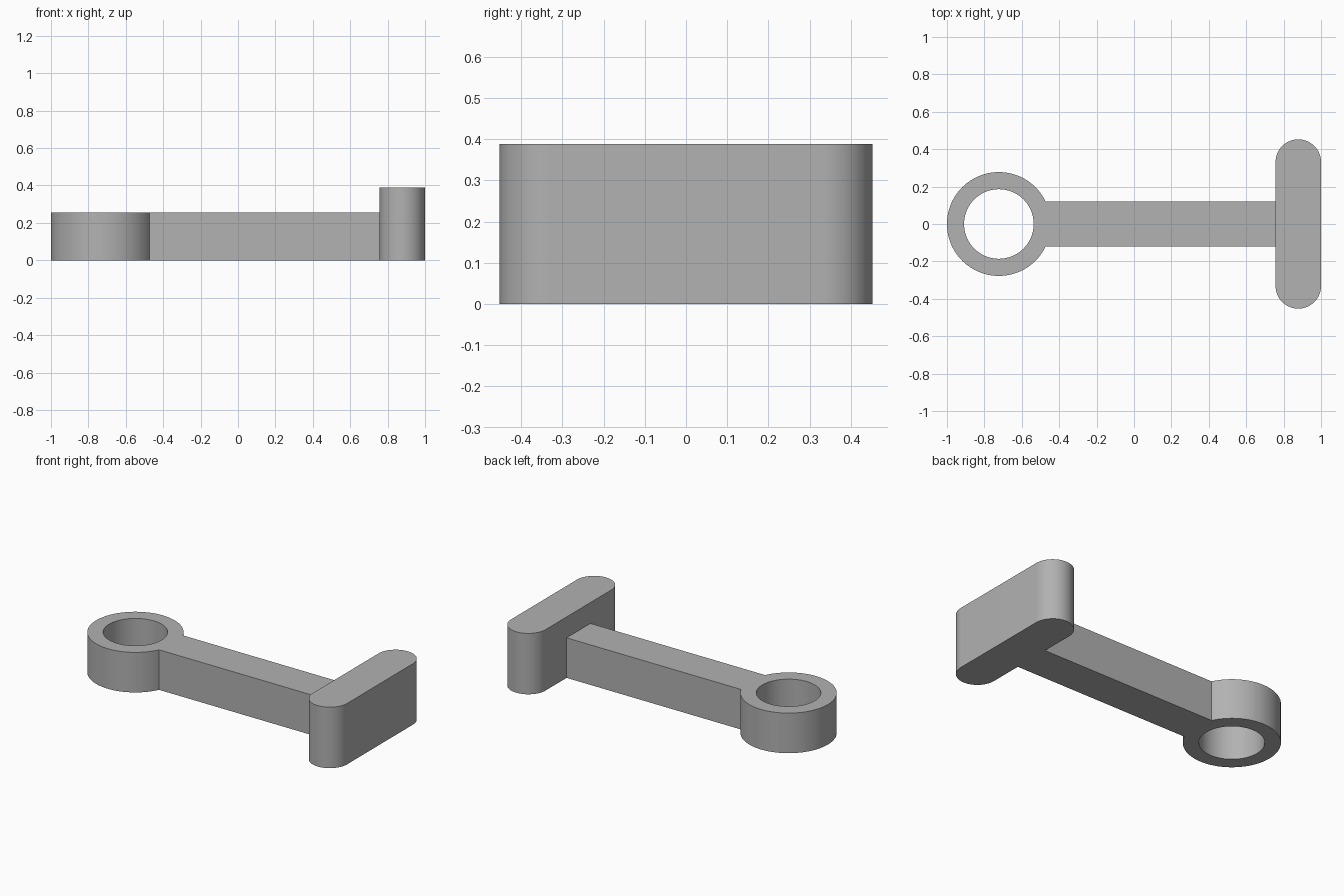
import bpy, bmesh
from math import sin, cos, pi, asin

cube = bpy.data.objects.get("Cube")
if cube:
    bpy.data.objects.remove(cube, do_unlink=True)

EYE_X, EYE_R, BORE_R = -0.7225, 0.2775, 0.186
BAR_HALF, ARM_H = 0.12, 0.255
HEAD_R, HEAD_HALF, HEAD_H = 0.1215, 0.4525, 0.388
HEAD_X = 1 - HEAD_R

grey = bpy.data.materials.new("plain grey")
grey.use_nodes = True
colour = (0.445, 0.445, 0.445, 1)
grey.diffuse_color = colour
grey.node_tree.nodes["Principled BSDF"].inputs["Base Color"].default_value = colour


def arc(cx, cy, r, start, end, steps):
    angles = [start + (end - start) * i / steps for i in range(steps + 1)]
    return [(cx + r * cos(a), cy + r * sin(a)) for a in angles]


def prism(name, outline, bottom, top):
    bm = bmesh.new()
    face = bm.faces.new([bm.verts.new((x, y, bottom)) for x, y in outline])
    extruded = bmesh.ops.extrude_face_region(bm, geom=[face])["geom"]
    verts = [v for v in extruded if isinstance(v, bmesh.types.BMVert)]
    bmesh.ops.translate(bm, verts=verts, vec=(0, 0, top - bottom))
    bmesh.ops.recalc_face_normals(bm, faces=bm.faces)
    mesh = bpy.data.meshes.new(name)
    bm.to_mesh(mesh)
    bm.free()
    mesh.materials.append(grey)
    obj = bpy.data.objects.new(name, mesh)
    bpy.context.collection.objects.link(obj)
    return obj


def combine(target, other, operation):
    bpy.ops.object.select_all(action="DESELECT")
    bpy.context.view_layer.objects.active = target
    target.select_set(True)
    mod = target.modifiers.new(operation.lower(), "BOOLEAN")
    mod.operation, mod.object, mod.solver = operation, other, "EXACT"
    bpy.ops.object.modifier_apply(modifier=mod.name)
    bpy.data.objects.remove(other, do_unlink=True)


# Arm: round eye running into a straight bar
join = asin(BAR_HALF / EYE_R)
eye = arc(EYE_X, 0, EYE_R, join, 2 * pi - join, 88)
lever = prism("lever", eye + [(HEAD_X, -BAR_HALF), (HEAD_X, BAR_HALF)], 0, ARM_H)

# Bore through the eye
bore = prism("bore_cutter", arc(EYE_X, 0, BORE_R, 0, 2 * pi, 96)[:-1], -0.1, ARM_H + 0.1)
combine(lever, bore, "DIFFERENCE")

# Tall crosshead with rounded ends, merged with the bar
end_y = HEAD_HALF - HEAD_R
slot = (arc(HEAD_X, end_y, HEAD_R, 0, pi, 48)
        + arc(HEAD_X, -end_y, HEAD_R, pi, 2 * pi, 48))
combine(lever, prism("crosshead", slot, 0, HEAD_H), "UNION")

lever.select_set(True)
bpy.context.view_layer.objects.active = lever
bpy.ops.object.shade_smooth_by_angle(angle=pi / 6)
